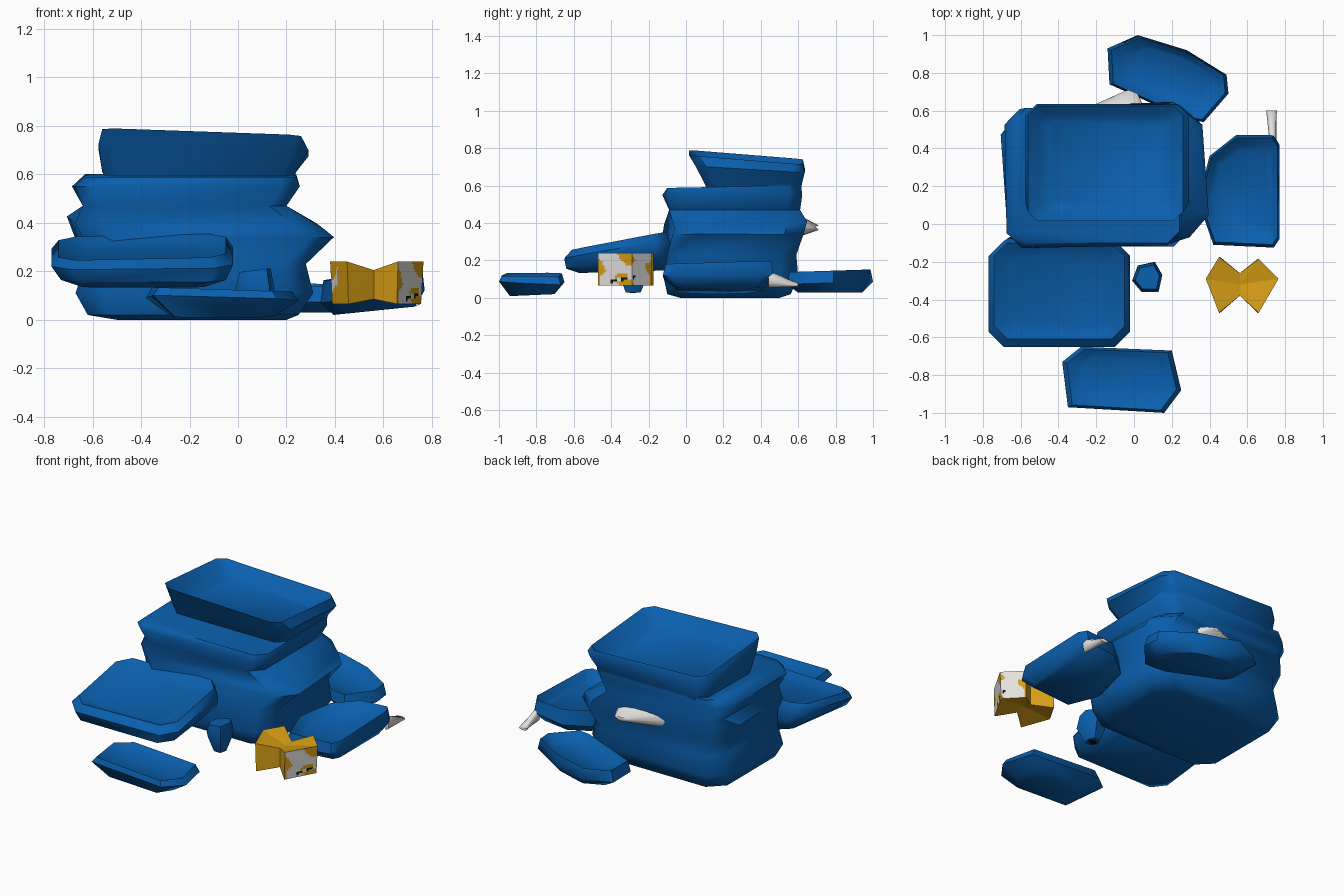
import bpy, bmesh, math

if "Cube" in bpy.data.objects:
    bpy.data.objects.remove(bpy.data.objects["Cube"])


def material(name, rgb):
    m = bpy.data.materials.new(name)
    m.diffuse_color = (*rgb, 1)
    m.use_nodes = True
    m.node_tree.nodes["Principled BSDF"].inputs["Base Color"].default_value = m.diffuse_color
    return m


BLUE = material("blue", (0.003, 0.115, 0.42))
GOLD = material("gold", (0.68, 0.34, 0.008))
WHITE = material("off white", (0.76, 0.75, 0.73))
BLACK = material("black", (0.005, 0.005, 0.005))


def finish(name, bm, mats, smooth=None):
    bmesh.ops.recalc_face_normals(bm, faces=bm.faces[:])
    me = bpy.data.meshes.new(name)
    bm.to_mesh(me)
    bm.free()
    ob = bpy.data.objects.new(name, me)
    bpy.context.collection.objects.link(ob)
    for m in mats:
        me.materials.append(m)
    if smooth:
        bpy.ops.object.select_all(action='DESELECT')
        ob.select_set(True)
        bpy.context.view_layer.objects.active = ob
        bpy.ops.object.shade_smooth_by_angle(angle=math.radians(smooth))
    return ob


def loft(name, rings, dent=0.0, mat=BLUE, smooth=None):
    """Skin a stack of point rings and cap it; dent presses a hollow into the top."""
    rings = list(rings)
    if dent:
        top = rings[-1]
        cx, cy, cz = (sum(p[k] for p in top) / len(top) for k in range(3))
        for s, d in ((0.86, 0.6), (0.74, 1.0)):
            rings.append([(cx + (x - cx) * s, cy + (y - cy) * s,
                           cz + (z - cz) * s - dent * d) for x, y, z in top])
    bm = bmesh.new()
    vs = [[bm.verts.new(p) for p in r] for r in rings]
    n = len(vs[0])
    for a, b in zip(vs, vs[1:]):
        for i in range(n):
            bm.faces.new((a[i], a[(i + 1) % n], b[(i + 1) % n], b[i]))
    bm.faces.new(vs[0][::-1])
    bm.faces.new(vs[-1])
    return finish(name, bm, [mat], smooth)


def box_ring(z, x0, x1, y0, y1, c=0.06, sx=0.0, sy=0.0, turn=0):
    """Rectangle with cut corners; z is the height at its centre, sx and sy tilt it."""
    pts = [(x0 + c, y0), (x1 - c, y0), (x1, y0 + c), (x1, y1 - c),
           (x1 - c, y1), (x0 + c, y1), (x0, y1 - c), (x0, y0 + c)]
    cx, cy = (x0 + x1) / 2, (y0 + y1) / 2
    co, si = math.cos(math.radians(turn)), math.sin(math.radians(turn))
    out = []
    for x, y in pts:
        dx, dy = x - cx, y - cy
        dx, dy = dx * co - dy * si, dx * si + dy * co
        out.append((cx + dx, cy + dy, z + sx * dx + sy * dy))
    return out


def slab(name, outline, levels, dent=0.02):
    """Pillow-like slab; levels are (scale, height, x tilt, y tilt)."""
    cx = sum(p[0] for p in outline) / len(outline)
    cy = sum(p[1] for p in outline) / len(outline)
    rings = [[(cx + (x - cx) * s, cy + (y - cy) * s, z + sx * (x - cx) + sy * (y - cy))
              for x, y in outline] for s, z, sx, sy in levels]
    return loft(name, rings, dent, smooth=50)


# main stack of bags with bulging ridges
loft("bag_stack", [
    box_ring(0.00, -0.50, 0.20, -0.03, 0.50, 0.10),
    box_ring(0.02, -0.62, 0.25, -0.10, 0.56, 0.09),
    box_ring(0.11, -0.67, 0.31, -0.12, 0.60, 0.10),
    box_ring(0.23, -0.63, 0.28, -0.10, 0.59, 0.08),
    box_ring(0.33, -0.65, 0.38, -0.10, 0.60, 0.11, 0.02, 0, 4),
    box_ring(0.40, -0.69, 0.34, -0.09, 0.62, 0.11, -0.03, 0.05, 4),
    box_ring(0.47, -0.64, 0.20, -0.09, 0.61, 0.07),
    box_ring(0.55, -0.68, 0.25, -0.12, 0.615, 0.08, 0, 0, 1),
    box_ring(0.595, -0.63, 0.24, -0.10, 0.615, 0.06, 0, 0.02)], smooth=50)

# top bag, overhanging at the front and hollowed on top
loft("top_bag", [
    box_ring(0.56, -0.54, 0.22, 0.12, 0.61, 0.05),
    box_ring(0.61, -0.56, 0.24, 0.10, 0.62, 0.05),
    box_ring(0.70, -0.575, 0.29, 0.05, 0.635, 0.06, -0.03, -0.06),
    box_ring(0.752, -0.56, 0.26, 0.015, 0.625, 0.05, -0.035, -0.08)],
    dent=0.085, smooth=50)

# front left bag leaning on the stack
loft("front_left_bag", [
    box_ring(0.14, -0.64, -0.14, -0.57, -0.10, 0.06, 0, 0.03),
    box_ring(0.19, -0.73, -0.05, -0.64, -0.07, 0.07, 0, 0.12),
    box_ring(0.26, -0.77, -0.02, -0.65, -0.09, 0.08, 0.01, 0.18),
    box_ring(0.30, -0.74, -0.05, -0.61, -0.10, 0.07, 0.02, 0.19)],
    dent=0.035, smooth=50)

# loose bags lying around the stack
slab("front_bag", [(-0.38, -0.73), (-0.28, -0.65), (0.20, -0.67), (0.25, -0.88),
                   (0.16, -1.0), (-0.35, -0.97)],
     [(0.68, 0.015, 0, 0.03), (1.0, 0.085, -0.03, -0.05), (0.92, 0.125, -0.03, 0)], 0.03)
slab("back_bag", [(-0.14, 0.93), (-0.13, 0.74), (0.29, 0.55), (0.37, 0.54), (0.50, 0.69),
                  (0.49, 0.79), (0.28, 0.92), (0.02, 1.0)],
     [(0.75, 0.03, 0, 0), (1.0, 0.08, 0, 0.03), (0.94, 0.145, 0, 0.03)], 0.045)
slab("right_bag", [(0.34, 0.12), (0.42, -0.11), (0.74, -0.125), (0.77, -0.08),
                   (0.77, 0.42), (0.74, 0.47), (0.54, 0.47), (0.40, 0.36)],
     [(0.78, 0.04, 0.08, 0), (1.0, 0.10, 0.12, 0), (0.95, 0.18, 0.06, 0.03)], 0.055)

# small crumpled bag with its dark underside
slab("small_bag", [(-0.01, -0.30), (0.04, -0.36), (0.13, -0.36), (0.15, -0.27),
                   (0.11, -0.20), (0.02, -0.22)],
     [(0.5, 0.03, 0, 0), (1.0, 0.13, 0, 0), (0.8, 0.205, 0.1, 0)], 0)
loft("small_bag_underside", [[(0.072 + 0.028 * math.cos(a), -0.285 + 0.02 * math.sin(a), z)
                              for a in [i * math.pi / 3 for i in range(6)]]
                             for z in (0.026, 0.031)], mat=BLACK)

# gold wrapper pinched in the middle, with printed ends
outline = [(0.38, -0.29), (0.45, -0.47), (0.56, -0.38), (0.66, -0.47),
           (0.765, -0.29), (0.66, -0.185), (0.56, -0.26), (0.45, -0.175)]
bm = bmesh.new()
low = [bm.verts.new((0.565 + (x - 0.565) * 0.95, y, 0.085 if i in (2, 6) else 0.065))
       for i, (x, y) in enumerate(outline)]
high = [bm.verts.new((x, y, 0.205 if i in (2, 6) else 0.24)) for i, (x, y) in enumerate(outline)]
for i in range(8):
    j = (i + 1) % 8
    bm.faces.new((low[i], low[j], high[j], high[i]))
for ring, z in ((low, 0.10), (high, 0.20)):
    c = bm.verts.new((0.56, -0.32, z))
    for i in range(8):
        bm.faces.new((ring[i], ring[(i + 1) % 8], c))
bmesh.ops.subdivide_edges(bm, edges=bm.edges[:], cuts=15, use_grid_fill=True)
bmesh.ops.recalc_face_normals(bm, faces=bm.faces[:])
for f in bm.faces:
    p, nrm = f.calc_center_median(), f.normal
    if abs(nrm.z) > 0.4:
        continue
    wave = math.sin(40 * p.y + 2) + math.sin(42 * p.z + 25 * p.y)
    if p.x > 0.66 and nrm.x > 0.5:
        f.material_index = 1 if wave < 0.5 else 0
        if abs(p.y + 0.34) < 0.07 and abs(p.z - 0.10 - 0.2 * (p.y + 0.34)) < 0.009:
            f.material_index = 2 if math.sin(110 * p.y) > 0.2 else 1
    elif p.x < 0.41 and nrm.x < -0.5 and wave < 0.2:
        f.material_index = 1
finish("gold_wrapper", bm, [GOLD, WHITE, BLACK])


def scrap(name, base, tip):
    """Pale paper scrap: an oval mouth narrowing to a short edge."""
    loft(name, [base, tip], mat=WHITE, smooth=80)


# pale scraps sticking out behind the bags
ang = [i * math.pi / 6 for i in range(12)]
scrap("right_scrap",
      [(0.735 + 0.018 * math.cos(a), 0.44, 0.10 + 0.045 * math.sin(a)) for a in ang],
      [(0.728 + 0.028 * math.cos(a), 0.60, 0.070 + 0.010 * math.sin(a)) for a in ang])
scrap("back_scrap",
      [(-0.11 + 0.17 * math.cos(a), 0.60, 0.385 + 0.06 * math.sin(a)) for a in ang],
      [(-0.03 + 0.05 * math.cos(a), 0.71 - 0.02 * abs(math.cos(a)),
        0.375 + 0.012 * math.sin(a)) for a in ang])
